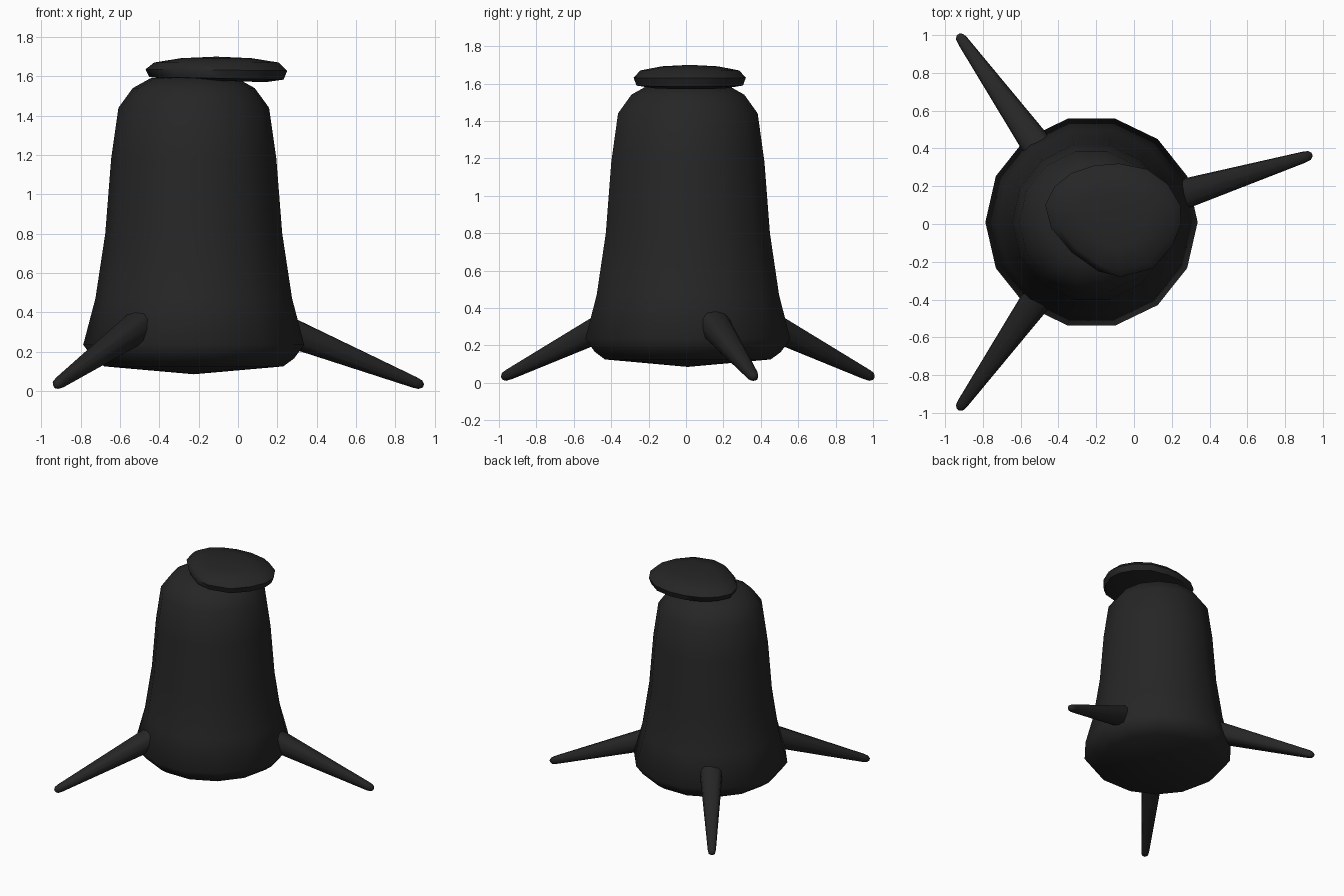
import bpy
import bmesh
from math import cos, sin, pi, tau, copysign, radians
from mathutils import Vector

if "Cube" in bpy.data.objects:
    bpy.data.objects.remove(bpy.data.objects["Cube"])

black = bpy.data.materials.new("charcoal black")
black.use_nodes = True
colour = (0.019, 0.019, 0.019, 1)
black.diffuse_color = colour
black.node_tree.nodes["Principled BSDF"].inputs["Base Color"].default_value = colour

AXIS = Vector((-0.225, 0.01, 0))


def loft(name, rings, start, end, angle=60):
    """Skin a list of closed rings and close both ends with a centre point."""
    bm = bmesh.new()
    loops = [[bm.verts.new(p) for p in ring] for ring in rings]
    n = len(loops[0])
    for a, b in zip(loops, loops[1:]):
        for i in range(n):
            j = (i + 1) % n
            bm.faces.new((a[i], a[j], b[j], b[i]))
    for ring, tip in ((loops[0], start), (loops[-1], end)):
        centre = bm.verts.new(tip)
        for i in range(n):
            bm.faces.new((ring[i], ring[(i + 1) % n], centre))
    bmesh.ops.recalc_face_normals(bm, faces=bm.faces)
    mesh = bpy.data.meshes.new(name)
    bm.to_mesh(mesh)
    bm.free()
    mesh.materials.append(black)
    obj = bpy.data.objects.new(name, mesh)
    bpy.context.collection.objects.link(obj)
    bpy.ops.object.select_all(action='DESELECT')
    obj.select_set(True)
    bpy.context.view_layer.objects.active = obj
    bpy.ops.object.shade_smooth_by_angle(angle=radians(angle))
    return obj


# Body: tapering fourteen-sided barrel with rounded shoulders
profile = [(0.455, 0.125), (0.51, 0.165), (0.562, 0.235), (0.5, 0.47), (0.45, 0.8),
           (0.42, 1.18), (0.383, 1.44), (0.31, 1.54), (0.22, 1.59)]
rings = [[AXIS + Vector((r * cos(tau * i / 14), r * sin(tau * i / 14), z))
          for i in range(14)] for r, z in profile]
loft("body", rings, AXIS + Vector((0, 0, 0.085)), AXIS + Vector((0, 0, 1.6)))

# Lid: uneven flattened disc sitting off centre
outline = [(-0.47, 0.1), (-0.42, 0.2), (-0.33, 0.27), (-0.21, 0.31), (-0.08, 0.32),
           (0.07, 0.29), (0.18, 0.21), (0.245, 0.1), (0.25, 0), (0.2, -0.12),
           (0.1, -0.235), (-0.07, -0.28), (-0.19, -0.25), (-0.33, -0.15), (-0.44, -0.02)]
middle = Vector((-0.11, 0.02))
layers = [(0.7, 1.578, -0.03), (0.95, 1.59, -0.02), (1, 1.632, -0.01),
          (0.88, 1.67, 0), (0.5, 1.692, 0)]
rings = []
for scale, z, tilt in layers:
    flat = [middle + (Vector(p) - middle) * scale for p in outline]
    rings.append([Vector((p.x, p.y, z + tilt * (p.x - middle.x))) for p in flat])
loft("lid", rings, (middle.x, middle.y, 1.577), (middle.x, middle.y, 1.7))


# Legs: tapered, rounded-square spikes splaying out from the barrel
def leg(name, angle, reach, top):
    out = Vector((cos(angle), sin(angle), 0))
    base = AXIS + out * 0.44 + Vector((0, 0, top))
    tip = AXIS + out * reach + Vector((0, 0, 0.027))
    along = (tip - base).normalized()
    side = Vector((-sin(angle), cos(angle), 0))
    up = along.cross(side)
    length = (tip - base).length

    def soft(v):
        return copysign(abs(v) ** 0.75, v)

    rings = []
    for t, r in ((0, 0.085), (length - 0.045, 0.03), (length - 0.015, 0.025), (length, 0.012)):
        rings.append([base + along * t + side * soft(cos(tau * i / 12)) * r
                      + up * soft(sin(tau * i / 12)) * r * 0.95 for i in range(12)])
    loft(name, rings, base, tip + along * 0.002)


leg("left_leg", radians(17), 1.218, 0.325)
leg("front_right_leg", radians(234.6), 1.215, 0.345)
leg("back_right_leg", radians(125.4), 1.215, 0.345)
